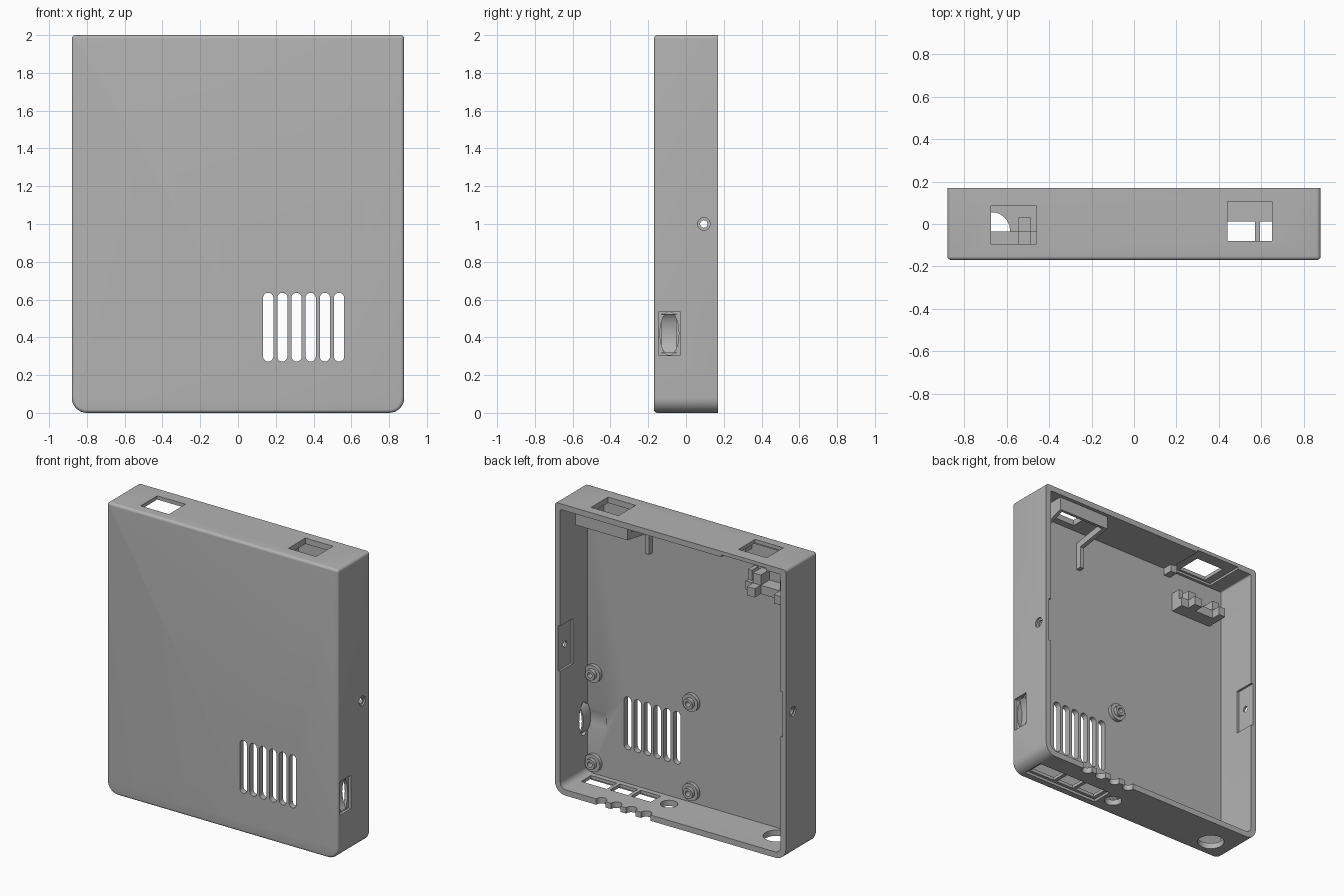
import bpy, bmesh, math
from mathutils import Vector

if "Cube" in bpy.data.objects:
    bpy.data.objects.remove(bpy.data.objects["Cube"])

grey = bpy.data.materials.new("light grey plastic")
grey.use_nodes = True
grey.diffuse_color = (0.45, 0.45, 0.45, 1)
grey.node_tree.nodes["Principled BSDF"].inputs["Base Color"].default_value = (0.45, 0.45, 0.45, 1)

FRONT, BACK, WALL = -0.17, 0.17, 0.04
FLOOR = FRONT + WALL
TOP = 2 - WALL


def finish(name, bm):
    bmesh.ops.recalc_face_normals(bm, faces=bm.faces)
    mesh = bpy.data.meshes.new(name)
    bm.to_mesh(mesh)
    bm.free()
    mesh.materials.append(grey)
    obj = bpy.data.objects.new(name, mesh)
    bpy.context.collection.objects.link(obj)
    return obj


def prism(name, points, axis, lo, hi, front_bevel=0):
    """Extrude a 2D outline along an axis; the outline uses the two other axes in order."""
    place = {"x": lambda p, t: (t, p[0], p[1]),
             "y": lambda p, t: (p[0], t, p[1]),
             "z": lambda p, t: (p[0], p[1], t)}[axis]
    bm = bmesh.new()
    base = bm.faces.new([bm.verts.new(place(p, lo)) for p in points])
    rim = list(base.edges)
    out = bmesh.ops.extrude_face_region(bm, geom=[base], use_keep_orig=True)
    shift = Vector(place((0, 0), hi - lo))
    bmesh.ops.translate(bm, vec=shift, verts=[v for v in out["geom"] if isinstance(v, bmesh.types.BMVert)])
    if front_bevel:
        bmesh.ops.recalc_face_normals(bm, faces=bm.faces)
        bmesh.ops.bevel(bm, geom=rim, offset=front_bevel, segments=5, profile=0.5, affect="EDGES")
    return finish(name, bm)


def rounded(x0, x1, z0, z1, low, high, steps=8):
    """Rectangle outline with separate radii for its low and high corners."""
    pts = []
    for k, (x, z, r) in enumerate([(x1, z1, high), (x0, z1, high), (x0, z0, low), (x1, z0, low)]):
        cx = x - r if x == x1 else x + r
        cz = z - r if z == z1 else z + r
        for i in range(steps + 1):
            a = math.pi / 2 * (k + i / steps)
            pts.append((cx + r * math.cos(a), cz + r * math.sin(a)))
    return pts


def disc(u, v, ru, rv=None, n=32):
    rv = rv or ru
    return [(u + ru * math.cos(2 * math.pi * i / n), v + rv * math.sin(2 * math.pi * i / n)) for i in range(n)]


def box(name, x, y, z):
    return prism(name, [(x[0], y[0]), (x[1], y[0]), (x[1], y[1]), (x[0], y[1])], "z", *z)


def cut(target, cutter):
    cutter.hide_render = True
    mod = target.modifiers.new("cut", "BOOLEAN")
    mod.operation, mod.solver, mod.object = "DIFFERENCE", "EXACT", cutter
    bpy.context.view_layer.objects.active = target
    bpy.ops.object.modifier_apply(modifier=mod.name)
    bpy.data.objects.remove(cutter)


def smooth(obj):
    bpy.ops.object.select_all(action="DESELECT")
    obj.select_set(True)
    bpy.context.view_layer.objects.active = obj
    bpy.ops.object.shade_smooth_by_angle(angle=math.radians(30))


# Tray-shaped housing, open at the back
shell = prism("housing", rounded(-0.88, 0.88, 0, 2, 0.08, 0.02), "y", FRONT, BACK, 0.018)
cut(shell, prism("cavity", rounded(-0.84, 0.84, WALL, TOP, 0.045, 0.01), "y", FLOOR, 0.3))

# Speaker slits
for i in range(6):
    x = 0.16 + 0.075 * i
    cut(shell, prism("slit", rounded(x - 0.027, x + 0.027, 0.272, 0.636, 0.0269, 0.0269), "y", -0.3, -0.1))

# Top openings, and the relief beside the small one
cut(shell, box("opening", (-0.675, -0.46), (-0.095, 0.085), (1.9, 2.1)))
cut(shell, box("opening", (0.44, 0.65), (-0.08, 0.105), (1.9, 2.1)))
cut(shell, box("relief", (-0.73, -0.39), (-0.11, 0.3), (1.9, TOP + 0.015)))

# Bottom: recessed window row, round holes, scalloped rim
cut(shell, box("recess", (0.235, 0.815), (-0.115, 0.035), (-0.1, 0.018)))
for x0, x1 in [(0.26, 0.41), (0.435, 0.57), (0.595, 0.79)]:
    cut(shell, box("window", (x0, x1), (-0.095, 0.012), (-0.1, 0.1)))
cut(shell, prism("jack_hole", disc(0.15, -0.03, 0.055), "z", -0.1, 0.1))
cut(shell, prism("cable_hole", disc(-0.67, -0.03, 0.085), "z", -0.1, 0.1))
for i in range(4):
    cut(shell, prism("scallop", disc(0.53 - 0.114 * i, 0.165, 0.036), "z", -0.1, 0.1))

# Side screw holes with countersinks and inner pad recesses
for s in (-1, 1):
    cut(shell, box("pad", sorted((s * 0.8, s * 0.855)), (0.03, 0.3), (0.845, 1.155)))
    cut(shell, prism("screw_hole", disc(0.095, 1, 0.02), "x", *sorted((s * 0.8, s * 0.95))))
    cut(shell, prism("countersink", disc(0.095, 1, 0.033), "x", *sorted((s * 0.869, s * 0.95))))

# Thumbwheel slot on the left side
cut(shell, prism("slot_recess", rounded(-0.145, -0.03, 0.305, 0.535, 0.002, 0.002), "x", 0.862, 1))
cut(shell, prism("slot", disc(-0.088, 0.42, 0.05, 0.115), "x", 0.7, 1))
smooth(shell)

# Curved thumbwheel guard behind the slot
arc = [(0.872 - 0.055 * math.cos(t), 0.42 + 0.11 * math.sin(t))
       for t in [math.radians(-70 + 14 * i) for i in range(11)]]
guard = prism("thumbwheel_guard", arc + [(x + 0.012, z) for x, z in reversed(arc)], "y", -0.13, -0.05)
smooth(guard)

# Stepped screw bosses
def boss(x, z):
    profile = [(0, FLOOR - 0.01), (0.06, FLOOR - 0.01), (0.06, -0.105), (0.036, -0.105),
               (0.036, -0.08), (0.018, -0.08), (0.018, -0.12), (0, -0.12)]
    bm = bmesh.new()
    ring = [bm.verts.new((r, y, 0)) for r, y in profile]
    edges = [bm.edges.new(pair) for pair in zip(ring, ring[1:])]
    bmesh.ops.spin(bm, geom=ring + edges, cent=(0, 0, 0), axis=(0, 1, 0), angle=2 * math.pi, steps=28)
    bmesh.ops.remove_doubles(bm, verts=bm.verts, dist=0.0001)
    bmesh.ops.translate(bm, vec=(x, 0, z), verts=bm.verts)
    smooth(finish("screw_boss", bm))


for x in (0.79, 0.044):
    for z in (0.12, 0.735):
        boss(x, z)

# Frame below the large top opening
box("socket_frame_back", (0.36, 0.74), (0.125, 0.145), (1.87, TOP + 0.01))
arm = [(0.145, TOP + 0.01), (0.145, 1.87), (-0.09, 1.83), (-0.09, 1.68), (FLOOR - 0.01, 1.68),
       (FLOOR - 0.01, 1.87), (0.1, 1.91), (0.1, TOP + 0.01)]
prism("socket_frame_arm", arm, "x", 0.345, 0.375)
gusset = [(0.145, TOP + 0.01), (0.145, 1.87), (FLOOR - 0.01, 1.77), (FLOOR - 0.01, TOP + 0.01)]
prism("socket_frame_gusset", gusset, "x", 0.715, 0.74)

# Cradle below the small top opening
box("cradle_shelf", (-0.74, -0.43), (FLOOR - 0.01, -0.035), (1.67, 1.73))
box("cradle_inner_post", (-0.545, -0.485), (FLOOR - 0.01, 0.03), (1.67, 1.73))
box("cradle_outer_post", (-0.74, -0.69), (FLOOR - 0.01, 0.03), (1.67, 1.73))
box("cradle_inner_stop", (-0.545, -0.485), (FLOOR - 0.01, -0.035), (1.73, 1.8))
box("cradle_outer_stop", (-0.74, -0.69), (FLOOR - 0.01, -0.035), (1.73, 1.8))
box("cradle_end_stop", (-0.46, -0.43), (FLOOR - 0.01, -0.06), (1.73, 1.8))
box("top_clip", (-0.41, -0.36), (FLOOR - 0.01, -0.06), (1.91, TOP + 0.01))
